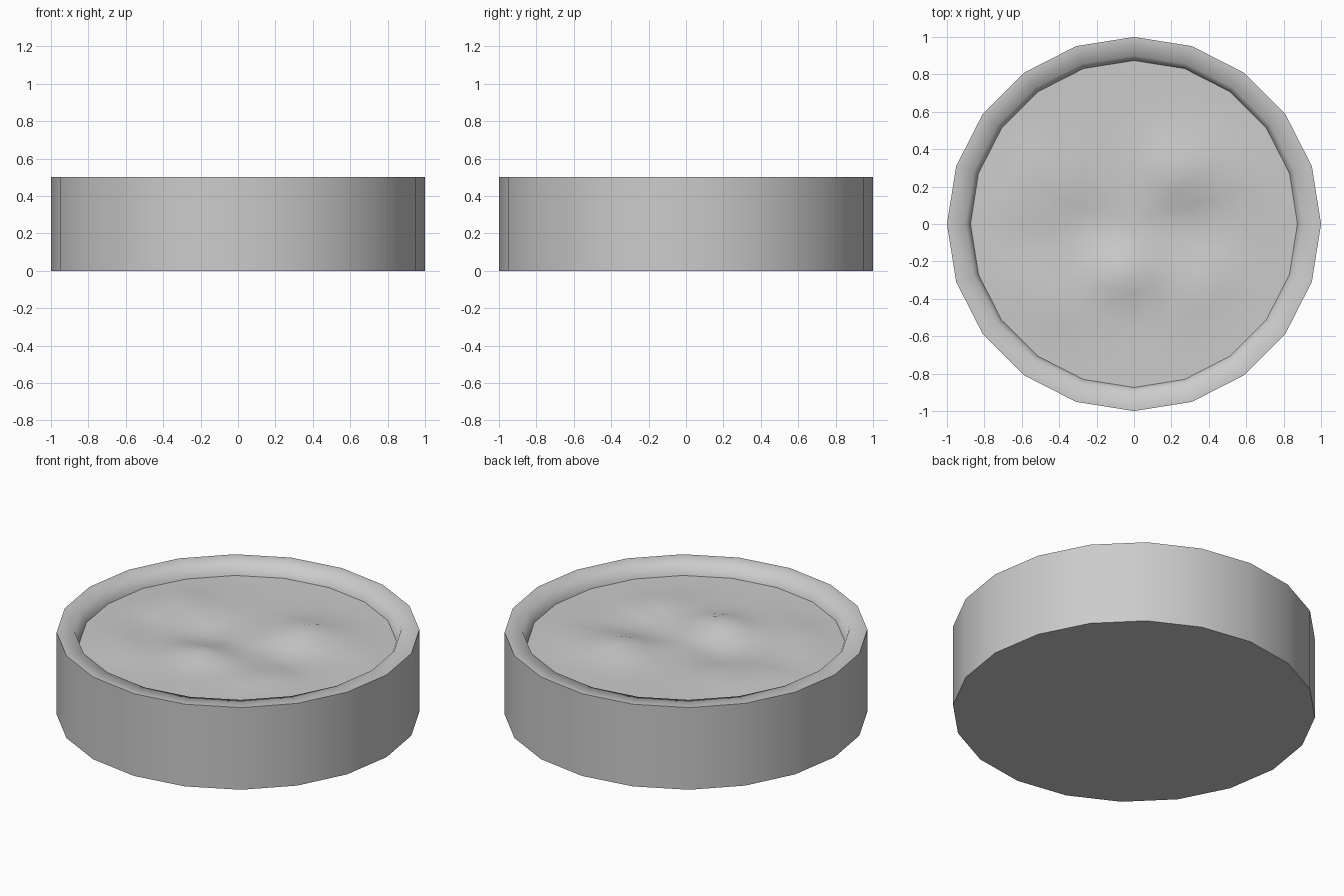
import bpy, bmesh, math

if "Cube" in bpy.data.objects:
    bpy.data.objects.remove(bpy.data.objects["Cube"])

SIDES = 20


def ring(bm, r, z):
    return [bm.verts.new((r * math.cos(2 * math.pi * i / SIDES),
                          r * math.sin(2 * math.pi * i / SIDES), z)) for i in range(SIDES)]


def bridge(bm, a, b):
    for i in range(SIDES):
        j = (i + 1) % SIDES
        bm.faces.new((a[i], a[j], b[j], b[i]))


def finish(bm, name):
    for f in bm.faces:
        f.smooth = True
    me = bpy.data.meshes.new(name)
    bm.to_mesh(me)
    bm.free()
    ob = bpy.data.objects.new(name, me)
    bpy.context.collection.objects.link(ob)
    return ob


# Tub: outer wall, flat rim, sloping inner wall and hidden floor
bm = bmesh.new()
profile = [(1.0, 0.0), (1.0, 0.5), (0.9, 0.5), (0.87, 0.42), (0.85, 0.3)]
rings = [ring(bm, r, z) for r, z in profile]
for a, b in zip(rings, rings[1:]):
    bridge(bm, a, b)
bm.faces.new(list(reversed(rings[0])))
bm.faces.new(rings[-1])
# Only the outer corners and floor stay sharp; the rim blends into the wall
for r in (rings[0], rings[1], rings[-1]):
    for i in range(SIDES):
        bm.edges.get((r[i], r[(i + 1) % SIDES])).smooth = False
finish(bm, "tub")

# Water: disc with gentle ripples (x, y, width x, width y, height)
ripples = [(-0.65, 0.20, 0.30, 0.14, 0.035), (-0.65, -0.42, 0.30, 0.14, 0.04),
           (0.25, 0.28, 0.16, 0.18, 0.05), (0.65, 0.32, 0.28, 0.15, 0.03),
           (-0.05, -0.28, 0.16, 0.14, 0.05), (0.38, -0.33, 0.16, 0.14, 0.025),
           (-0.25, 0.0, 0.15, 0.15, -0.025), (0.35, 0.0, 0.25, 0.14, -0.02)]


def height(x, y):
    z = sum(h * math.exp(-((x - cx) / sx) ** 2 - ((y - cy) / sy) ** 2)
            for cx, cy, sx, sy, h in ripples)
    return 0.43 + z * min(1, max(0, (0.9 - math.hypot(x, y)) / 0.25))


bm = bmesh.new()
steps = 12
discs = [ring(bm, 0.875 * k / steps, 0) for k in range(steps, 0, -1)]
for a, b in zip(discs, discs[1:]):
    bridge(bm, a, b)
centre = bm.verts.new((0, 0, 0))
for i in range(SIDES):
    bm.faces.new((discs[-1][i], discs[-1][(i + 1) % SIDES], centre))
for v in bm.verts:
    v.co.z = height(v.co.x, v.co.y)
finish(bm, "water")
